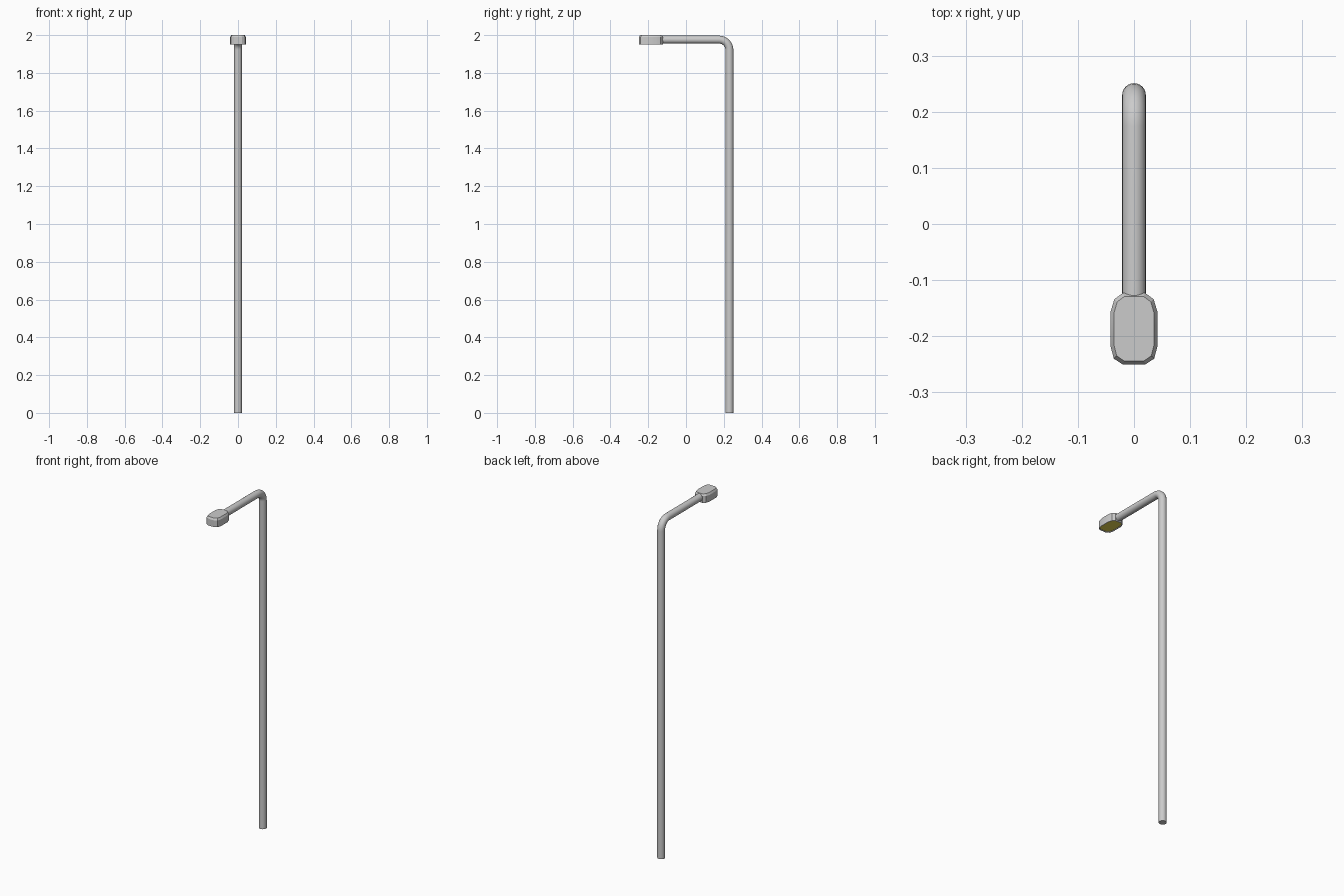
import bpy, bmesh, math

if "Cube" in bpy.data.objects:
    bpy.data.objects.remove(bpy.data.objects["Cube"])

R = 0.021          # tube radius
POLE_Y, ARM_Z = 0.23, 1.976
BEND = 0.055       # centreline bend radius


def smooth(obj, angle):
    bpy.ops.object.select_all(action='DESELECT')
    obj.select_set(True)
    bpy.context.view_layer.objects.active = obj
    bpy.ops.object.shade_smooth_by_angle(angle=math.radians(angle))


def loft(name, rings, cap_start=True, cap_end=True):
    """Mesh skinned through a list of equal-length point rings."""
    bm = bmesh.new()
    vs = [[bm.verts.new(p) for p in ring] for ring in rings]
    n = len(vs[0])
    for a, b in zip(vs, vs[1:]):
        for i in range(n):
            j = (i + 1) % n
            bm.faces.new((a[i], a[j], b[j], b[i]))
    if cap_start:
        bm.faces.new(vs[0][::-1])
    if cap_end:
        bm.faces.new(vs[-1])
    me = bpy.data.meshes.new(name)
    bm.to_mesh(me)
    bm.free()
    obj = bpy.data.objects.new(name, me)
    bpy.context.collection.objects.link(obj)
    return obj


# Bent pole and arm: circles swept along an L path (y, z, tilt)
path = [(POLE_Y, 0, 0)]
for i in range(9):
    t = math.pi / 2 * i / 8
    path.append((POLE_Y - BEND + BEND * math.cos(t),
                 ARM_Z - BEND + BEND * math.sin(t), t))
path.append((-0.14, ARM_Z, math.pi / 2))


def circle(y, z, t, n=24):
    ring = []
    for k in range(n):
        a = 2 * math.pi * k / n
        s = R * math.sin(a)
        ring.append((R * math.cos(a), y + s * math.cos(t), z + s * math.sin(t)))
    return ring


pole = loft("pole_and_arm", [circle(*p) for p in path])
smooth(pole, 40)

# Lamp head: rounded-corner outline, chamfered top, thin recessed underside
half = [(0.0205, -0.25), (0.036, -0.24), (0.042, -0.217),
        (0.042, -0.157), (0.035, -0.134), (0.020, -0.123)]
outline = half + [(-x, y) for x, y in reversed(half)]
CY, HX, HY = -0.1865, 0.042, 0.0635


def ring(z, inset):
    return [(x * (1 - inset / HX), CY + (y - CY) * (1 - inset / HY), z)
            for x, y in outline]


head = loft("lamp_head", [ring(1.953, 0.005), ring(1.95, 0.004), ring(1.95, 0.0),
                          ring(1.989, 0.0), ring(2.0, 0.006)], cap_start=False)
smooth(head, 25)

# Yellow lens closing the underside
lens = loft("lens", [ring(1.953, 0.005), ring(1.956, 0.005)])
mat = bpy.data.materials.new("lens_yellow")
mat.diffuse_color = (0.8, 0.68, 0.08, 1)
mat.use_nodes = True
mat.node_tree.nodes["Principled BSDF"].inputs["Base Color"].default_value = mat.diffuse_color
lens.data.materials.append(mat)
